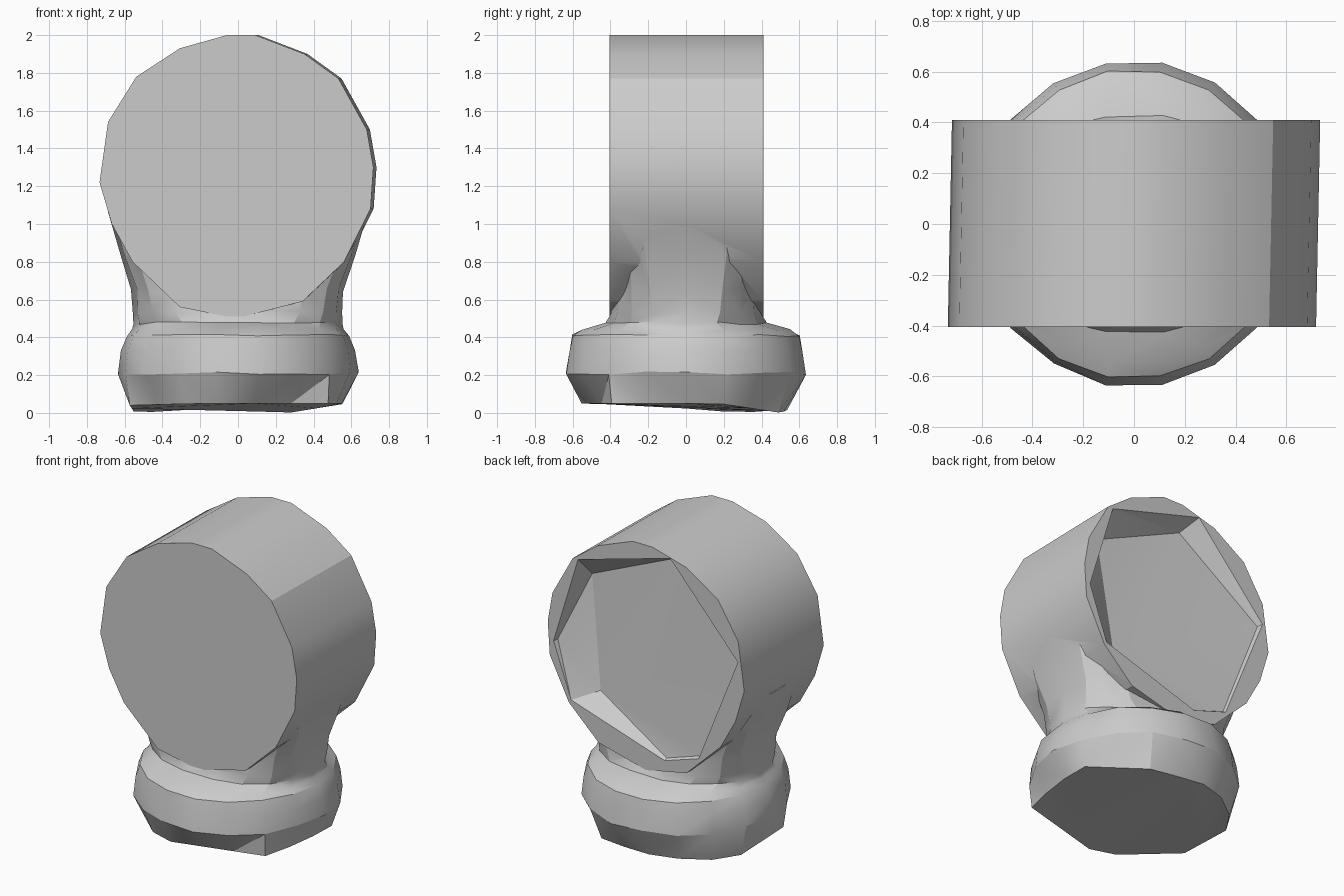
import bpy, bmesh, math, random
from mathutils import Vector

random.seed(4)
old = bpy.data.objects.get("Cube")
if old:
    bpy.data.objects.remove(old)

grey = bpy.data.materials.new("plain_grey")
grey.use_nodes = True
grey.diffuse_color = (0.6, 0.6, 0.6, 1)
grey.node_tree.nodes["Principled BSDF"].inputs["Base Color"].default_value = (0.6, 0.6, 0.6, 1)


def loft(name, rings):
    """Skin a list of equal-length vertex rings and cap both ends."""
    bm = bmesh.new()
    loops = [[bm.verts.new(p) for p in ring] for ring in rings]
    for low, high in zip(loops, loops[1:]):
        n = len(low)
        for i in range(n):
            j = (i + 1) % n
            bm.faces.new((low[i], low[j], high[j], high[i]))
    bm.faces.new(loops[0])
    bm.faces.new(loops[-1])
    bmesh.ops.recalc_face_normals(bm, faces=bm.faces)
    bmesh.ops.triangulate(bm, faces=bm.faces)
    mesh = bpy.data.meshes.new(name)
    bm.to_mesh(mesh)
    bm.free()
    obj = bpy.data.objects.new(name, mesh)
    bpy.context.collection.objects.link(obj)
    mesh.materials.append(grey)
    return obj


def combine(target, tool, operation):
    """Apply a boolean to the target and discard the tool."""
    tool.hide_render = True
    mod = target.modifiers.new("combine", 'BOOLEAN')
    mod.operation = operation
    mod.object = tool
    bpy.ops.object.select_all(action='DESELECT')
    target.select_set(True)
    bpy.context.view_layer.objects.active = target
    bpy.ops.object.modifier_apply(modifier=mod.name)
    bpy.data.objects.remove(tool)


# Drum: uneven round outline pushed from front to back, slightly skewed
outline = [(0.1, 2.0), (0.36, 1.9), (0.54, 1.77), (0.69, 1.5), (0.725, 1.3),
           (0.71, 1.08), (0.57, 0.8), (0.35, 0.59), (0, 0.5), (-0.3, 0.56),
           (-0.55, 0.8), (-0.66, 1.0), (-0.725, 1.22), (-0.68, 1.54),
           (-0.53, 1.78), (-0.3, 1.93), (-0.05, 2.0)]
knob = loft("knob", [[(x + y * 0.02, y, z) for x, z in outline] for y in (-0.405, 0.41)])

# Foot: chipped polygon underside, taken as radius by angle
SIDES = 18
corners = [(-160, 0.61, 0.04), (-109, 0.61, 0.05), (-38, 0.63, 0.05), (17, 0.6, 0.05),
           (62, 0.57, 0.0), (110, 0.58, 0.02), (152, 0.62, 0.0), (200, 0.61, 0.04)]


def underside(deg):
    for (a, ra, za), (b, rb, zb) in zip(corners, corners[1:]):
        if a <= deg <= b:
            p = Vector((ra * math.cos(math.radians(a)), ra * math.sin(math.radians(a)), za))
            q = Vector((rb * math.cos(math.radians(b)), rb * math.sin(math.radians(b)), zb))
            return p.lerp(q, (deg - a) / (b - a))


def oval(rx, ry, z, wobble, power):
    """Rounded ring; a power below 1 makes it boxier."""
    ring = []
    for i in range(SIDES):
        a = math.radians(-160 + 360 * i / SIDES)
        k = 1 + random.uniform(-wobble, wobble)
        c, s = math.cos(a), math.sin(a)
        ring.append((rx * k * math.copysign(abs(c) ** power, c),
                     ry * k * math.copysign(abs(s) ** power, s),
                     z + random.uniform(-wobble, wobble)))
    return ring


# Foot, shelf and neck rising into the drum
levels = [(0.635, 0.64, 0.21, 0.01, 1), (0.62, 0.625, 0.33, 0.0, 1), (0.59, 0.61, 0.41, 0.005, 1),
          (0.56, 0.56, 0.44, 0.005, 1), (0.55, 0.43, 0.475, 0.008, 0.9), (0.55, 0.4, 0.53, 0.012, 0.75),
          (0.56, 0.385, 0.65, 0.012, 0.65), (0.62, 0.385, 0.83, 0.0, 0.55), (0.69, 0.38, 1.07, 0.0, 0.5)]
rings = [[underside(-160 + 360 * i / SIDES) for i in range(SIDES)]]
rings += [oval(*level) for level in levels]
combine(knob, loft("foot_and_neck", rings), 'UNION')

# Uneven sloped recess in the back of the drum
rim = [(0.51, 1.77), (-0.17, 1.96), (-0.67, 1.4), (-0.38, 0.68), (-0.13, 0.6), (0.56, 0.82), (0.69, 1.18)]
floor = [(0.51, 0.26, 1.62), (-0.13, 0.27, 1.9), (-0.655, 0.38, 1.39), (-0.375, 0.39, 0.69),
         (-0.13, 0.39, 0.61), (0.42, 0.3, 0.88), (0.68, 0.38, 1.185)]
cutter = loft("recess_cutter", [
    floor,
    [(x, 0.41, z) for x, z in rim],
    [(x, 0.6, z) for x, z in rim]])
combine(knob, cutter, 'DIFFERENCE')
bpy.ops.object.shade_smooth_by_angle(angle=math.radians(25))
